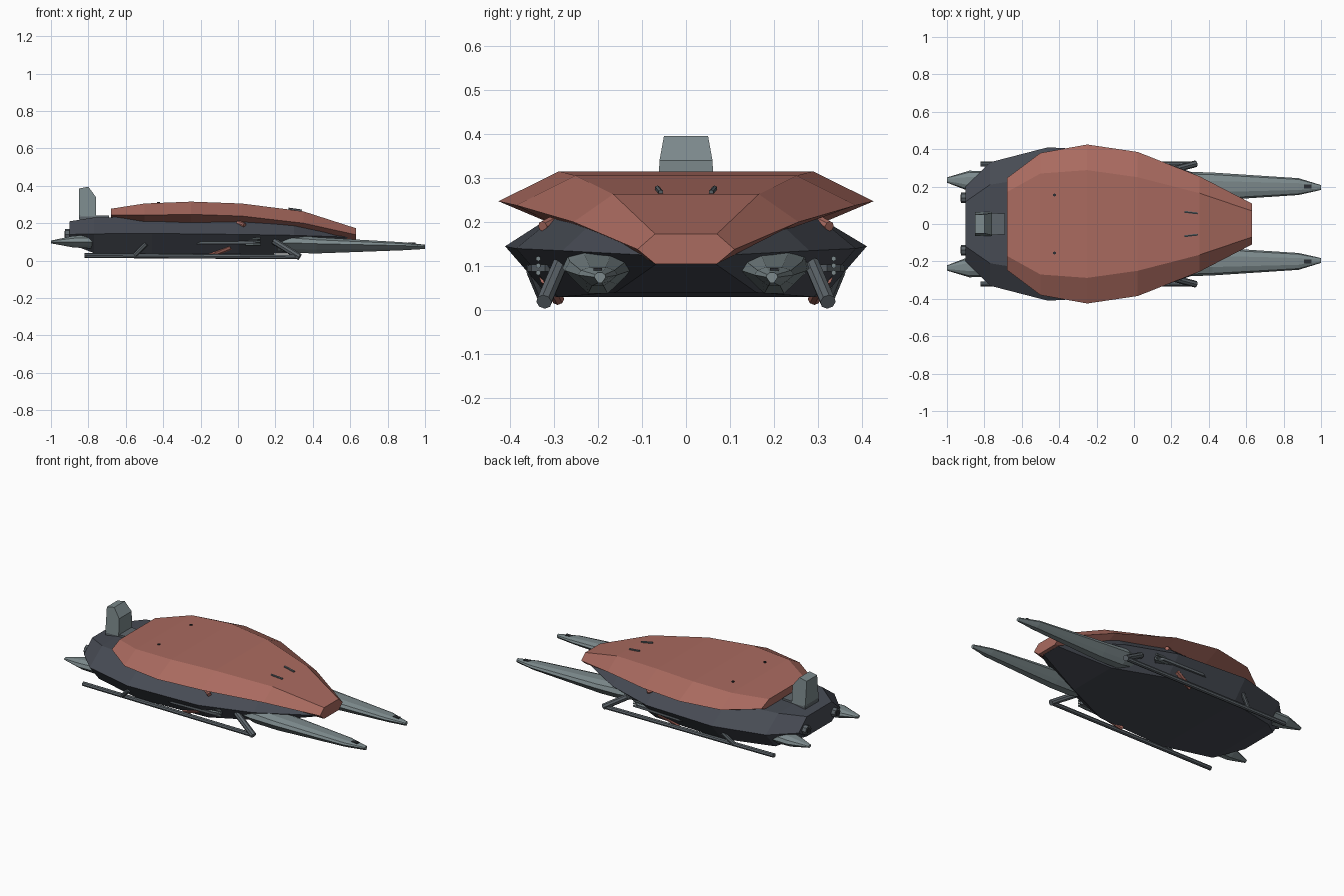
import bpy, bmesh, math
from mathutils import Vector

if "Cube" in bpy.data.objects:
    bpy.data.objects.remove(bpy.data.objects["Cube"])


def material(name, rgb):
    m = bpy.data.materials.new(name)
    m.diffuse_color = (*rgb, 1)
    m.use_nodes = True
    m.node_tree.nodes["Principled BSDF"].inputs["Base Color"].default_value = m.diffuse_color
    return m


RED = material("faded red", (0.40, 0.145, 0.115))
GREY = material("pale grey", (0.20, 0.25, 0.26))
SLATE = material("dark slate", (0.062, 0.07, 0.088))
STEEL = material("steel", (0.11, 0.13, 0.145))
DARK = material("near black", (0.025, 0.028, 0.033))


def finish(bm, name, mat):
    bmesh.ops.recalc_face_normals(bm, faces=bm.faces)
    me = bpy.data.meshes.new(name)
    bm.to_mesh(me)
    bm.free()
    me.materials.append(mat)
    ob = bpy.data.objects.new(name, me)
    bpy.context.collection.objects.link(ob)
    return ob


def loft(name, rings, mat):
    """Skin a list of equal-sized rings and cap both ends."""
    bm = bmesh.new()
    vs = [[bm.verts.new(p) for p in r] for r in rings]
    n = len(vs[0])
    for a, b in zip(vs, vs[1:]):
        for i in range(n):
            j = (i + 1) % n
            bm.faces.new((a[i], a[j], b[j], b[i]))
    bm.faces.new(vs[0])
    bm.faces.new(vs[-1])
    return finish(bm, name, mat)


def hex_ring(x, ty, tz, my, mz, by, bz):
    return [(x, -ty, tz), (x, ty, tz), (x, my, mz), (x, by, bz), (x, -by, bz), (x, -my, mz)]


def oct_ring(x, yc, w, zt, zm, zb):
    """Eight-sided pontoon section with a narrow top and a lower belly."""
    pts = [(-.4, zt), (.4, zt), (.85, zt * .6 + zm * .4), (1, zm),
           (.6, zm * .4 + zb * .6), (.3, zb), (-.3, zb), (-.6, zm * .4 + zb * .6), (-1, zm),
           (-.85, zt * .6 + zm * .4)]
    return [(x, yc + w * u, z) for u, z in pts]


def rod(name, a, b, r, mat, r2=None, sides=8):
    a, b = Vector(a), Vector(b)
    bm = bmesh.new()
    bmesh.ops.create_cone(bm, cap_ends=True, segments=sides, radius1=r,
                          radius2=r if r2 is None else r2, depth=(b - a).length)
    ob = finish(bm, name, mat)
    ob.rotation_euler = (b - a).to_track_quat('Z', 'Y').to_euler()
    ob.location = (a + b) / 2
    return ob


def prism(name, outline, z0, z1, mat):
    """Extrude an x-y outline between two heights."""
    return loft(name, [[(x, y, z) for x, y in outline] for z in (z0, z1)], mat)


# lower hull
loft("hull", [hex_ring(*s) for s in (
    (-.90, .12, .21, .20, .14, .12, .09),
    (-.77, .21, .23, .33, .143, .24, .04),
    (-.46, .26, .235, .41, .145, .31, .03),
    (0.0, .27, .235, .385, .14, .29, .03),
    (.30, .20, .21, .28, .135, .16, .04),
    (.60, .06, .135, .09, .125, .06, .11))], SLATE)

# red upper shell
loft("upper_shell", [hex_ring(*s) for s in (
    (-.68, .17, .277, .245, .245, .17, .22),
    (-.50, .27, .305, .38, .243, .27, .20),
    (-.25, .288, .315, .425, .247, .29, .19),
    (.02, .25, .305, .385, .238, .25, .19),
    (.35, .165, .263, .255, .20, .165, .16),
    (.63, .07, .173, .11, .138, .07, .105))], RED)

# tail sensor block and its base
sensor = ((-.85, .235, .065), (-.85, .385, .05), (-.80, .395, .05),
          (-.76, .34, .06), (-.76, .235, .065))
loft("tail_sensor", [[(x, s * w, z) for x, z, w in sensor] for s in (-1, 1)], GREY)
prism("sensor_base", ((-.85, -.065), (-.69, -.055), (-.69, .055), (-.85, .065)), .22, .242, STEEL)

for s, side in ((-1, "right"), (1, "left")):
    # front pontoon and rear tail cone
    loft(side + "_pontoon", [oct_ring(x, s * y, w, zt, zm, zb) for x, y, w, zt, zm, zb in (
        (.15, .20, .05, .115, .095, .07),
        (.27, .20, .08, .14, .095, .042),
        (.42, .20, .075, .125, .09, .038),
        (.88, .20, .045, .098, .08, .055),
        (1.0, .195, .013, .085, .075, .062))], GREY)
    loft(side + "_tail_cone", [oct_ring(x, s * y, w, zt, zm, zb) for x, y, w, zt, zm, zb in (
        (-1.0, .235, .014, .107, .10, .092),
        (-.88, .23, .055, .132, .10, .07),
        (-.70, .22, .06, .14, .10, .06))], GREY)
    prism(side + "_pontoon_tip_mark", [(x, s * y) for x, y in (
        (.91, .19), (.95, .19), (.95, .21), (.91, .21))], .085, .096, DARK)
    # thruster nozzle
    rod(side + "_thruster", (-.86, s * .14, .14), (-.925, s * .14, .14), .028, STEEL)
    rod(side + "_thruster_mouth", (-.92, s * .14, .14), (-.928, s * .14, .14), .019, DARK)
    # landing rail with struts
    rod(side + "_rail", (-.82, s * .32, .027), (.32, s * .32, .02), .013, STEEL)
    rod(side + "_front_strut", (.19, s * .285, .105), (.33, s * .322, .019), .018, STEEL)
    rod(side + "_rear_strut", (-.55, s * .325, .03), (-.49, s * .35, .09), .013, STEEL)
    # red brace between rail and hull, and red stub under the shell
    rod(side + "_red_brace", (-.16, s * .29, .025), (-.04, s * .315, .075), .014, RED, .018)
    rod(side + "_red_stub", (0, s * .30, .20), (.035, s * .325, .19), .016, RED, .012)
    # side blade and studs
    prism(side + "_side_blade", [(x, s * y) for x, y in (
        (-.28, .33), (-.2, .36), (.08, .35), (.12, .32), (.08, .28), (-.2, .28))], .088, .104, STEEL)
    for i in range(3):
        z = .085 + .016 * i
        rod(side + "_stud", (.04, s * .335, z), (.12, s * .335, z), .006, GREY, sides=6)
    # slots and dots on top of the shell
    rod(side + "_shell_slot", (.27, s * .065, .277), (.34, s * .057, .267), .006, STEEL, sides=6)
    rod(side + "_shell_dot", (-.425, s * .155, .30), (-.425, s * .155, .313), .008, DARK, sides=6)
